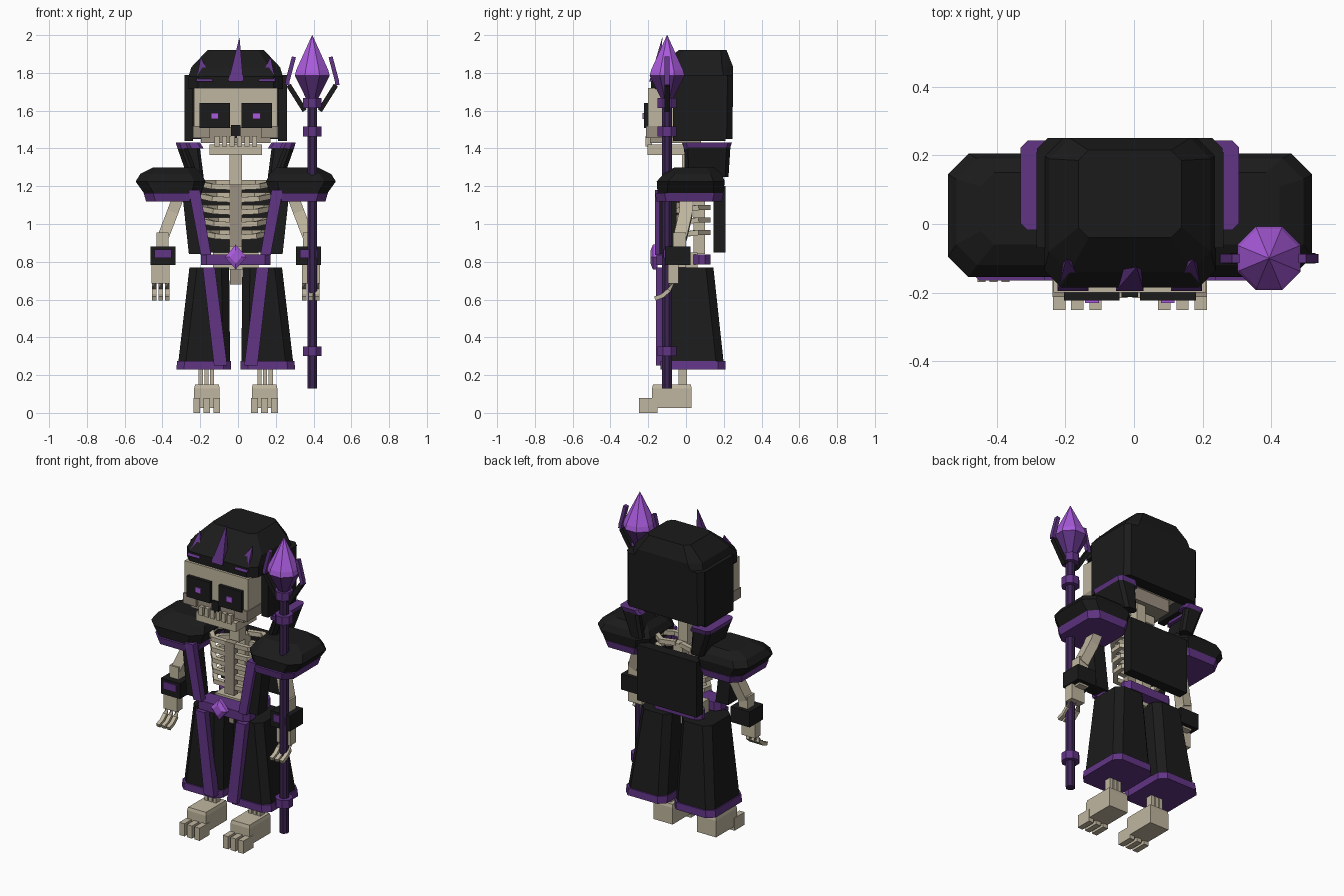
import bpy, bmesh, math
from mathutils import Vector

if "Cube" in bpy.data.objects:
    bpy.data.objects.remove(bpy.data.objects["Cube"])

CX = -0.012  # centre line of the body


def mat(name, rgb):
    m = bpy.data.materials.new(name)
    m.diffuse_color = (*rgb, 1)
    m.use_nodes = True
    m.node_tree.nodes["Principled BSDF"].inputs["Base Color"].default_value = m.diffuse_color
    return m


BLACK = mat("black cloth", (0.011, 0.011, 0.011))
PURPLE = mat("purple trim", (0.12, 0.035, 0.235))
DARK = mat("dark purple shaft", (0.045, 0.018, 0.085))
GEM = mat("bright violet crystal", (0.40, 0.105, 0.72))
BONE = mat("bone", (0.53, 0.47, 0.35))
SHADE = mat("shaded bone", (0.33, 0.28, 0.22))


def make(name, rings, m, caps=True):
    """Skin a stack of closed rings with equal point counts."""
    bm = bmesh.new()
    vs = [[bm.verts.new(p) for p in r] for r in rings]
    n = len(rings[0])
    for a, b in zip(vs, vs[1:]):
        for i in range(n):
            j = (i + 1) % n
            bm.faces.new((a[i], a[j], b[j], b[i]))
    if caps:
        bm.faces.new(vs[0][::-1])
        bm.faces.new(vs[-1])
    bmesh.ops.remove_doubles(bm, verts=bm.verts, dist=1e-5)
    bmesh.ops.recalc_face_normals(bm, faces=bm.faces)
    me = bpy.data.meshes.new(name)
    bm.to_mesh(me)
    bm.free()
    me.materials.append(m)
    ob = bpy.data.objects.new(name, me)
    bpy.context.collection.objects.link(ob)
    return ob


def rect(x0, x1, y0, y1, z, c=0.0):
    """Horizontal rectangle, with cut corners when c > 0."""
    if not c:
        return [(x0, y0, z), (x1, y0, z), (x1, y1, z), (x0, y1, z)]
    return [(x0 + c, y0, z), (x1 - c, y0, z), (x1, y0 + c, z), (x1, y1 - c, z),
            (x1 - c, y1, z), (x0 + c, y1, z), (x0, y1 - c, z), (x0, y0 + c, z)]


def sided(s, x0, x1):
    a, b = CX + s * x0, CX + s * x1
    return min(a, b), max(a, b)


def box(name, x0, x1, y0, y1, z0, z1, m, s=1):
    x0, x1 = sided(s, x0, x1)
    return make(name, [rect(x0, x1, y0, y1, z0), rect(x0, x1, y0, y1, z1)], m)


def loft(name, levels, m, s=1):
    """levels: (x0, x1, y0, y1, z, corner cut)"""
    return make(name, [rect(*sided(s, l[0], l[1]), *l[2:]) for l in levels], m)


def rod(name, path, w, d, m, s=1, c=CX):
    """Square bar along a path; w across the path, d in the other direction."""
    pts = [Vector((c + s * p[0], p[1], p[2])) for p in path]
    rings = []
    for i, p in enumerate(pts):
        t = (pts[min(i + 1, len(pts) - 1)] - pts[max(i - 1, 0)]).normalized()
        ref = Vector((0, 1, 0)) if abs(t.y) < 0.5 * abs(t.z) + 1e-6 else Vector((0, 0, 1))
        u = t.cross(ref).normalized() * w / 2
        v = t.cross(u).normalized() * d / 2
        rings.append([p + u + v, p - u + v, p - u - v, p + u - v])
    return make(name, rings, m)


def lathe(name, x, y, prof, n, m):
    return make(name, [[(x + r * math.cos(math.tau * (i + .5) / n),
                         y + r * math.sin(math.tau * (i + .5) / n), z) for i in range(n)]
                       for r, z in prof], m)


def spike(name, x, w, apex, m):
    base = rect(CX + x - w, CX + x + w, -0.195, -0.135, 1.755)
    return make(name, [base, [(CX + apex[0], apex[1], apex[2])] * 4], m)


# Hood: faceted cap, back panel and side flaps
loft("hood_cap", [(-.25, .25, -.185, .235, 1.715, .05), (-.25, .25, -.185, .25, 1.78, .05),
                  (-.235, .235, -.14, .25, 1.83, .06), (-.15, .15, -.04, .215, 1.92, .03)], BLACK)
loft("hood_back", [(-.27, .27, .17, .245, 1.45, .03), (-.27, .27, .17, .25, 1.79, .03)], BLACK)
for s in (-1, 1):
    box("hood_flap", .225, .272, -.07, .21, 1.44, 1.79, BLACK, s)

# Crown spikes
spike("crown_spike_centre", 0, .04, (.02, -.125, 1.99), PURPLE)
for s in (-1, 1):
    spike("crown_spike_side", s * .165, .045, (s * .185, -.10, 1.885), PURPLE)

# Skull and jaw
box("skull", -.222, .222, -.2, .12, 1.51, 1.72, BONE)
box("upper_jaw", -.185, .185, -.19, .08, 1.43, 1.51, SHADE)
box("jaw", -.14, .14, -.205, .0, 1.365, 1.42, BONE)
for i in range(6):
    x = -.10 + i * .04
    box("tooth", x - .013, x + .013, -.215, -.18, 1.41, 1.465, BONE)
box("nose", -.024, .024, -.212, -.19, 1.455, 1.525, BLACK)
for s in (-1, 1):
    box("cheekbone", .135, .225, -.212, -.06, 1.455, 1.52, SHADE, s)
    box("eye_socket", .03, .192, -.222, -.19, 1.508, 1.64, BLACK, s)
    box("eye_glow", .09, .13, -.23, -.222, 1.555, 1.588, GEM, s)

# Spine, sternum and ribs
box("spine", -.033, .033, .04, .1, .84, 1.22, BONE)
box("neck", -.033, .033, -.02, .05, 1.2, 1.5, BONE)
box("sternum", -.033, .033, -.07, -.03, .88, 1.21, SHADE)
box("pelvis", -.12, .12, -.04, .06, .76, .85, BONE)
box("hip_bone", -.03, .03, -.03, .03, .68, .77, SHADE)
for k in range(5):
    z = .935 + k * .066
    w = .15 + k * .007
    for s in (-1, 1):
        rod("rib", [(.02, -.05, z - .005), (w * .7, -.055, z), (w, 0, z + .012),
                    (w, .06, z + .02), (w * .6, .115, z + .02), (.02, .09, z + .02)],
            .03, .028, BONE, s)

# Coat back panel, belt and buckle
box("coat_back", -.21, .21, .145, .21, .85, 1.2, BLACK)
loft("belt_front", [(-.185, .185, -.155, -.04, .782, .03), (-.185, .185, -.155, -.04, .838, .03)], PURPLE)
loft("belt_back", [(-.17, .17, .04, .13, .785, .03), (-.17, .17, .04, .13, .838, .03)], PURPLE)
make("buckle", [[(CX + r * a, y, .825 + r * 1.15 * b) for a, b in ((1, 0), (0, 1), (-1, 0), (0, -1))]
                for r, y in ((.057, -.15), (.057, -.175), (.03, -.188))], GEM)

for s in (-1, 1):
    # Collar: side wing that turns the corner at the back
    for n, a, b, m in (("collar", 1.25, 1.405, BLACK), ("collar_trim", 1.4, 1.432, PURPLE)):
        t = .008 if m is PURPLE else 0
        k = 0 if m is PURPLE else -.045
        loft(n + "_side", [(.24 + k - t, .30 + k + t, -.005 - t, .225 + t, a, .02),
                           (.255 - t, .31 + t, -.01 - t, .235 + t, b, .02)], m, s)
        loft(n + "_back", [(.17, .29 + k + t, .17 - t, .225 + t, a, .015),
                           (.19, .30 + t, .18 - t, .235 + t, b, .015)], m, s)

    # Shoulder pad with trim
    loft("shoulder_pad", [(.185, .48, -.15, .195, 1.155, .05), (.16, .53, -.155, .205, 1.225, .06),
                          (.18, .505, -.12, .19, 1.265, .06), (.215, .435, -.06, .15, 1.30, .04)], BLACK, s)
    loft("shoulder_trim", [(.195, .475, -.155, .19, 1.12, .05), (.18, .488, -.165, .2, 1.165, .05)], PURPLE, s)

    # Coat front panel and its slanted trim
    make("coat_front", [rect(*sided(s, a, b), -.14, -.05, z)
                        for a, b, z in ((.16, .248, .84), (.20, .285, 1.18))], BLACK)
    make("coat_trim", [rect(*sided(s, a, b), -.165, -.12, z)
                       for a, b, z in ((.13, .185, .835), (.19, .25, 1.18))], PURPLE)

    # Skirt half with hem and front strip
    loft("skirt", [(.03, .305, -.125, .20, .26, .04), (.035, .245, -.115, .145, .77, .04)], BLACK, s)
    loft("skirt_hem", [(.025, .315, -.135, .21, .23, .04), (.025, .31, -.135, .208, .275, .04)], PURPLE, s)
    make("skirt_strip", [rect(*sided(s, a, b), -.16, -.11, z)
                         for a, b, z in ((.045, .115, .25), (.11, .175, .77))], PURPLE)

    # Leg bones, foot and toes
    for x in (.125, .155, .185):
        box("leg_bone", x - .011, x + .011, -.04, .005, .13, .6, BONE, s)
    loft("foot", [(.085, .22, -.18, .03, .025, 0), (.085, .22, -.18, .03, .13, 0),
                  (.09, .215, -.175, .025, .15, 0)], BONE, s)
    for x in (.10, .153, .206):
        box("toe", x - .018, x + .018, -.25, -.15, 0, .08, BONE, s)

    # Arm, cuff, hand and curled fingers
    rod("upper_arm", [(.29, 0, 1.18), (.335, 0, 1.06), (.385, -.03, .93)], .06, .07, BONE, s)
    box("forearm", .355, .42, -.07, .0, .77, .955, BONE, s)
    box("cuff", .318, .452, -.11, .025, .782, .88, BLACK, s)
    box("cuff_plate", .34, .43, -.119, -.1, .82, .866, PURPLE, s)
    box("hand", .35, .445, -.095, -.04, .685, .785, BONE, s)
    for x in (.362, .397, .432):
        rod("finger", [(x, -.07, .70), (x, -.09, .65), (x, -.125, .62), (x, -.165, .605)],
            .024, .022, BONE, s)

# Staff shaft, rings, crystal and prongs
SX, SY = .393, -.10
lathe("staff_shaft", SX, SY, [(.028, .13), (.028, 1.68)], 8, DARK)
for z in (.30, 1.463, 1.615):
    lathe("staff_ring", SX, SY, [(.054, z), (.054, z + .052)], 8, PURPLE)
lathe("staff_crystal_base", SX, SY, [(.03, 1.655), (.1, 1.785)], 8, PURPLE)
lathe("staff_crystal", SX, SY, [(.1, 1.785), (.092, 1.815), (.001, 2.0)], 8, GEM)
for s in (-1, 1):
    rod("prong_arm", [(.04, SY, 1.60), (.125, SY, 1.735)], .026, .03, BLACK, s, SX)
    rod("prong_tip", [(.133, SY, 1.735), (.13, SY, 1.76), (.097, SY, 1.885)], .022, .026, PURPLE, s, SX)
